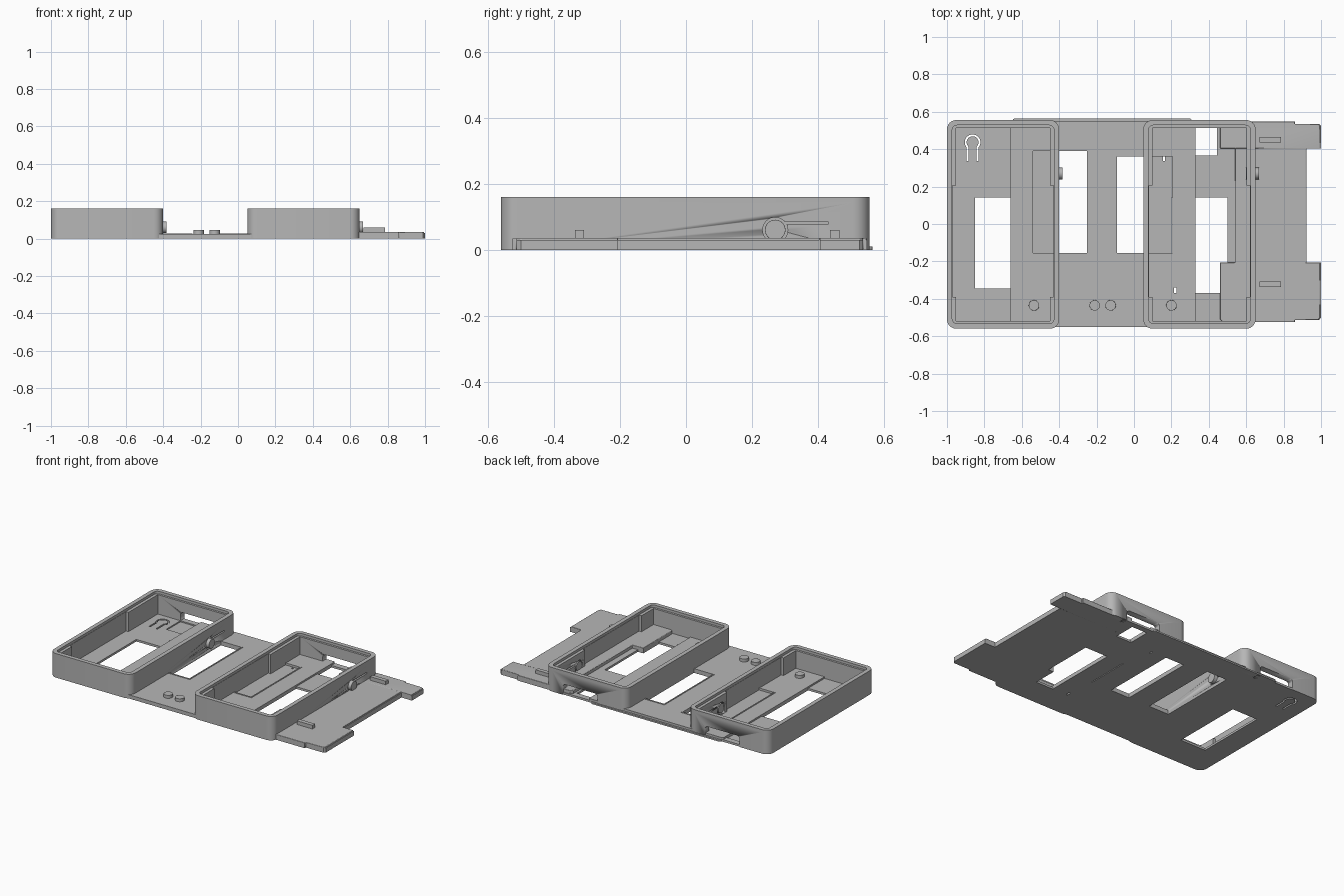
import bpy, math
from mathutils import Matrix

if "Cube" in bpy.data.objects:
    bpy.data.objects.remove(bpy.data.objects["Cube"])

grey = bpy.data.materials.new("plain_grey")
grey.diffuse_color = (0.47, 0.47, 0.47, 1)
grey.use_nodes = True
grey.node_tree.nodes["Principled BSDF"].inputs["Base Color"].default_value = grey.diffuse_color


def rect(x0, x1, y0, y1, r=0.0, n=6):
    """Rectangle outline, optionally with rounded corners."""
    if r == 0:
        return [(x0, y0), (x1, y0), (x1, y1), (x0, y1)]
    pts = []
    for cx, cy, a in ((x1 - r, y0 + r, -90), (x1 - r, y1 - r, 0),
                      (x0 + r, y1 - r, 90), (x0 + r, y0 + r, 180)):
        for i in range(n + 1):
            t = math.radians(a + 90 * i / n)
            pts.append((cx + r * math.cos(t), cy + r * math.sin(t)))
    return pts


def circle(cx, cy, r, n=32):
    return [(cx + r * math.cos(2 * math.pi * i / n),
             cy + r * math.sin(2 * math.pi * i / n)) for i in range(n)]


def slab(name, outlines, z0, z1, bevel=0.0, matrix=None):
    """Extrude filled outlines (first is the border, the rest are holes)."""
    cu = bpy.data.curves.new(name, 'CURVE')
    cu.dimensions, cu.fill_mode = '2D', 'BOTH'
    cu.extrude = (z1 - z0) / 2
    for pts in outlines:
        sp = cu.splines.new('POLY')
        sp.points.add(len(pts) - 1)
        for p, (x, y) in zip(sp.points, pts):
            p.co = (x, y, 0, 1)
        sp.use_cyclic_u = True
    tmp = bpy.data.objects.new(name + "_curve", cu)
    bpy.context.collection.objects.link(tmp)
    bpy.context.view_layer.update()
    dg = bpy.context.evaluated_depsgraph_get()
    me = bpy.data.meshes.new_from_object(tmp.evaluated_get(dg))
    bpy.data.objects.remove(tmp)
    me.transform(Matrix.Translation((0, 0, (z0 + z1) / 2)))
    if matrix:
        me.transform(matrix)
    me.materials.clear()
    me.materials.append(grey)
    ob = bpy.data.objects.new(name, me)
    bpy.context.collection.objects.link(ob)
    bpy.ops.object.select_all(action='DESELECT')
    ob.select_set(True)
    bpy.context.view_layer.objects.active = ob
    # weld the caps to the sides
    bpy.ops.object.mode_set(mode='EDIT')
    bpy.ops.mesh.select_all(action='SELECT')
    bpy.ops.mesh.remove_doubles(threshold=0.00005)
    bpy.ops.mesh.normals_make_consistent(inside=False)
    bpy.ops.object.mode_set(mode='OBJECT')
    if bevel:
        b = ob.modifiers.new("edge", 'BEVEL')
        b.width, b.segments, b.limit_method = bevel, 2, 'ANGLE'
    bpy.ops.object.shade_smooth_by_angle(angle=math.radians(30))
    return ob


def cut(ob, cutter):
    m = ob.modifiers.new("cut", 'BOOLEAN')
    m.operation, m.solver, m.object = 'DIFFERENCE', 'EXACT', cutter
    cutter.hide_render = True
    cutter.hide_viewport = True


def along_x(x):
    """Maps outline (y, z) and extrusion onto the x axis."""
    return Matrix(((0, 0, 1, x), (1, 0, 0, 0), (0, 1, 0, 0), (0, 0, 0, 1)))


def along_y(y):
    """Maps outline (x, z) and extrusion onto the y axis."""
    return Matrix(((1, 0, 0, 0), (0, 0, 1, y), (0, 1, 0, 0), (0, 0, 0, 1)))


def keyhole(cx, cy, r):
    """Thin arch-shaped slit with two legs towards -y."""
    def arc(rad, w, rev):
        a0 = math.asin(w / rad)
        s = [(-math.pi / 2 + a0) + (2 * math.pi - 2 * a0) * i / 20 for i in range(21)]
        p = [(cx + w, cy - 0.1)] + [(cx + rad * math.cos(t), cy + rad * math.sin(t)) for t in s]
        p.append((cx - w, cy - 0.1))
        return p[::-1] if rev else p
    return arc(r, 0.032, False) + arc(r - 0.01, 0.022, True)


Y0, Y1 = -0.56, 0.556
for side, cx in (("left", -0.70), ("right", 0.35)):
    x0, x1 = cx - 0.30, cx + 0.30
    border = rect(x0, x1, Y0, Y1, 0.05)

    # wall with thicker ends and a thinner middle stretch
    t, m, e = 0.048, 0.03, 0.042
    inner = [(x0 + t, Y0 + e), (x1 - t, Y0 + e), (x1 - t, -0.39), (x1 - m, -0.39),
             (x1 - m, 0.205), (x1 - t, 0.205), (x1 - t, Y1 - e), (x0 + t, Y1 - e),
             (x0 + t, 0.205), (x0 + m, 0.205), (x0 + m, -0.39), (x0 + t, -0.39)]
    wall = slab(side + "_frame_wall", [border, inner], 0, 0.143)
    slab(side + "_frame_rim",
         [border, rect(x0 + 0.028, x1 - 0.028, Y0 + 0.028, Y1 - 0.028, 0.025)], 0.143, 0.16)

    # cable slot in the back wall
    cut(wall, slab(side + "_slot_cutter", [rect(cx - 0.085, cx + 0.17, -0.02, 0.072, 0.02)],
                   -0.08, 0.08, matrix=along_y(Y1)))
    # button hole and spring slit in the +x wall
    cut(wall, slab(side + "_button_cutter", [circle(0.27, 0.06, 0.038)],
                   -0.1, 0.03, matrix=along_x(x1)))
    cut(wall, slab(side + "_slit_cutter", [rect(0.30, 0.43, 0.077, 0.086)],
                   -0.1, 0.03, matrix=along_x(x1)))
    slab(side + "_side_button", [circle(0.27, 0.06, 0.031)], -0.05, 0.018, 0.006, along_x(x1))

    # floor with window, back recess and keyhole slit
    wy = -0.345 if side == "left" else -0.37
    holes = [rect(cx - 0.15, cx + 0.15, wy, 0.142)]
    recess = rect(cx - 0.085, cx + 0.095, 0.365, 0.514)
    holes += [recess, keyhole(cx - 0.163, 0.437, 0.042)]
    slab(side + "_floor", [rect(x0 + 0.004, x1 - 0.004, Y0 + 0.004, Y1 - 0.004, 0.046)] + holes,
         0, 0.014)
    if side == "left":
        slab("left_recess_plate", [recess], 0, 0.006)

# connecting sheet sliding under both frames
slab("middle_sheet", [rect(-0.66, 0.33, -0.552, 0.552, 0.012),
                      rect(-0.54, -0.25, -0.155, 0.39),
                      rect(-0.09, 0.205, -0.155, 0.36),
                      rect(0.215, 0.227, -0.37, -0.34)], 0, 0.025, 0.004)
slab("sheet_back_lip", [rect(-0.65, 0.31, 0.53, 0.565, 0.015)], 0, 0.01)
# low ridges around the sheet windows
for i, (a, b, c, d) in enumerate(((-0.54, -0.25, -0.155, 0.39), (-0.09, 0.205, -0.155, 0.36))):
    slab("window_ridge_%d" % i, [rect(a - 0.008, b + 0.008, c - 0.008, d + 0.008),
                                 rect(a, b, c, d)], 0.02, 0.028)
# round studs
for i, x in enumerate((-0.535, -0.21, -0.125, 0.20)):
    slab("stud_%d" % i, [circle(x, -0.435, 0.028)], 0.01, 0.045, 0.006)

# end plate with notches on both ends
plate = [(0.46, -0.51), (0.475, -0.525), (0.86, -0.525), (0.86, -0.513), (0.985, -0.513),
         (0.995, -0.50), (0.995, -0.207), (0.918, -0.207), (0.918, 0.405), (0.995, 0.405),
         (0.995, 0.525), (0.985, 0.535), (0.86, 0.535), (0.86, 0.547), (0.475, 0.547),
         (0.46, 0.53), (0.46, 0.405), (0.54, 0.405), (0.54, -0.207), (0.46, -0.207)]
slab("end_plate", [plate], 0, 0.036, 0.003)
slab("end_plate_foot", [[(x + 0.005 if x > 0.9 else x, y) for x, y in plate]], 0, 0.03)
for name, y in (("front", -0.322), ("back", 0.45)):
    slab(name + "_stop", [rect(0.67, 0.785, y - 0.014, y + 0.014)], 0.03, 0.06)
